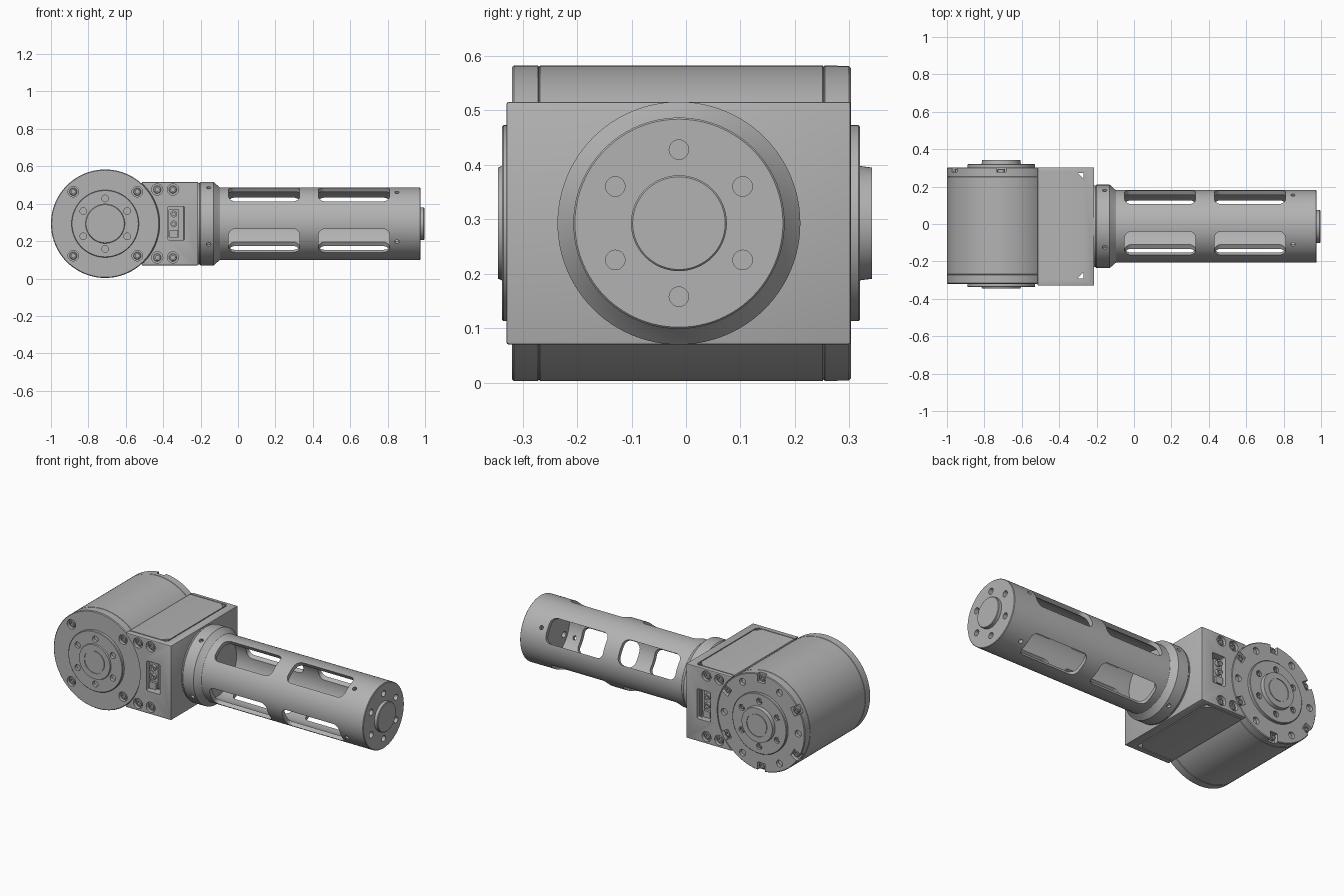
import bpy, bmesh
from math import radians, pi, cos, sin
from mathutils import Matrix, Vector

if "Cube" in bpy.data.objects:
    bpy.data.objects.remove(bpy.data.objects["Cube"])

grey = bpy.data.materials.new("machined grey")
grey.use_nodes = True
COLOUR = (0.45, 0.45, 0.45, 1)
grey.diffuse_color = COLOUR
grey.node_tree.nodes["Principled BSDF"].inputs["Base Color"].default_value = COLOUR

AX, AZ = -0.71, 0.293                      # joint axis
TY = -0.013                                # tube centre line
FRONT, BACK = -0.32, 0.303                 # barrel end faces
BOX_FRONT, BOX_BACK = -0.33, 0.303
move = Matrix.Translation
TO_X = Matrix.Rotation(pi / 2, 4, 'Y')
TO_FRONT = Matrix.Rotation(pi / 2, 4, 'X')
TO_BACK = Matrix.Rotation(-pi / 2, 4, 'X')


def add_lathe(bm, profile, matrix, steps=64):
    """Spin (radius, height) points about local z, then place them."""
    verts = [bm.verts.new((r, 0, h)) for r, h in profile]
    edges = [bm.edges.new(pair) for pair in zip(verts, verts[1:])]
    before = set(bm.verts) - set(verts)
    bmesh.ops.spin(bm, geom=verts + edges, cent=(0, 0, 0), axis=(0, 0, 1),
                   angle=2 * pi, steps=steps, use_duplicate=False)
    new = [v for v in bm.verts if v not in before]
    bmesh.ops.remove_doubles(bm, verts=new, dist=1e-5)
    new = [v for v in bm.verts if v not in before]
    bmesh.ops.transform(bm, matrix=matrix, verts=new)


def add_disc(bm, r, low, high, matrix, steps=64):
    add_lathe(bm, [(0, low), (r, low), (r, high), (0, high)], matrix, steps)


def add_block(bm, size, matrix, radius=0):
    """Box whose local z edges may be rounded."""
    part = bmesh.new()
    bmesh.ops.create_cube(part, size=1)
    bmesh.ops.scale(part, vec=size, verts=part.verts)
    if radius:
        upright = [e for e in part.edges
                   if abs(e.verts[0].co.z - e.verts[1].co.z) > 1e-4]
        bmesh.ops.bevel(part, geom=upright, offset=radius, segments=6,
                        profile=0.5, affect='EDGES')
    part.transform(matrix)
    temp = bpy.data.meshes.new("temp")
    part.to_mesh(temp)
    part.free()
    bm.from_mesh(temp)
    bpy.data.meshes.remove(temp)


def finish(name, bm):
    bmesh.ops.recalc_face_normals(bm, faces=bm.faces)
    mesh = bpy.data.meshes.new(name)
    bm.to_mesh(mesh)
    bm.free()
    mesh.materials.append(grey)
    obj = bpy.data.objects.new(name, mesh)
    bpy.context.collection.objects.link(obj)
    return obj


def cut(obj, bm):
    """Subtract a cutter mesh and keep only the result."""
    cutter = finish("cutter", bm)
    cutter.hide_render = True
    mod = obj.modifiers.new("cut", 'BOOLEAN')
    mod.operation, mod.solver, mod.object = 'DIFFERENCE', 'EXACT', cutter
    bpy.context.view_layer.update()
    graph = bpy.context.evaluated_depsgraph_get()
    mesh = bpy.data.meshes.new_from_object(obj.evaluated_get(graph))
    obj.modifiers.clear()
    obj.data = mesh
    bpy.data.objects.remove(cutter)


def circle(count, r, start=0.0):
    return [(r * cos(start + i * 2 * pi / count), r * sin(start + i * 2 * pi / count))
            for i in range(count)]


def add_screw(bm, matrix, r=0.02):
    """Socket head screw, top at local z = 0."""
    add_lathe(bm, [(0, -0.03), (r, -0.03), (r, -0.004), (r * 0.85, 0),
                   (r * 0.5, 0), (r * 0.5, -0.01), (0, -0.01)], matrix, 18)


screws = bmesh.new()

# Barrel of the joint, with fine seams near both ends
bm = bmesh.new()
profile = [(0, FRONT), (0.286, FRONT), (0.29, FRONT + 0.004)]
for seam in (-0.27, 0.253):
    profile += [(0.29, seam - 0.002), (0.287, seam), (0.29, seam + 0.002)]
profile += [(0.29, BACK - 0.004), (0.286, BACK), (0, BACK)]
add_lathe(bm, profile, move((AX, 0, AZ)) @ TO_BACK, 96)
barrel = finish("joint_barrel", bm)
bm = bmesh.new()
for x, z in circle(4, 0.242, pi / 4):
    add_disc(bm, 0.028, -0.02, 0.02, move((AX + x, FRONT, AZ + z)) @ TO_FRONT, 24)
    add_screw(screws, move((AX + x, FRONT + 0.006, AZ + z)) @ TO_FRONT)
for x, z in circle(6, 0.245, 0):
    add_disc(bm, 0.02, -0.02, 0.02, move((AX + x, BACK, AZ + z)) @ TO_BACK, 20)
for i in range(6):                         # rim notches with screws
    turn = Matrix.Rotation(radians(30 + 60 * i), 4, 'Y')
    place = move((AX, BACK, AZ)) @ turn
    add_block(bm, (0.09, 0.05, 0.05), place @ move((0.285, 0, 0)))
    add_screw(screws, place @ move((0.262, -0.008, 0)) @ TO_BACK, 0.019)
cut(barrel, bm)

# Stepped flanges on both ends of the barrel
for name, y, turn, disc_h, hub_h in (("front_flange", FRONT, TO_FRONT, 0.018, 0.025),
                                     ("back_flange", BACK, TO_BACK, 0.017, 0.039)):
    bm = bmesh.new()
    add_lathe(bm, [(0, -0.01), (0.18, -0.01), (0.18, disc_h - 0.003), (0.177, disc_h),
                   (0.105, disc_h), (0.102, hub_h), (0.068, hub_h),
                   (0.068, hub_h - 0.004), (0.064, hub_h - 0.004),
                   (0.064, hub_h), (0, hub_h)], move((AX, y, AZ)) @ turn)
    flange = finish(name, bm)
    bm = bmesh.new()
    for x, z in circle(6, 0.135, pi / 2):
        place = move((AX + x, y, AZ + z)) @ turn
        add_disc(bm, 0.018, 0.001, 0.05, place, 20)
        if y > 0:
            add_screw(screws, place @ move((0, 0, disc_h - 0.006)), 0.015)
    cut(flange, bm)

# Box housing behind the barrel
x0, x1, z0, z1 = -0.515, -0.213, 0.07, 0.516
mid = Vector(((x0 + x1) / 2, (BOX_FRONT + BOX_BACK) / 2, (z0 + z1) / 2))
bm = bmesh.new()
add_block(bm, (x1 - x0, BOX_BACK - BOX_FRONT, z1 - z0), move(mid))
bmesh.ops.bevel(bm, geom=bm.edges[:], offset=0.005, segments=2, profile=0.5, affect='EDGES')
housing = finish("housing", bm)
bm = bmesh.new()                           # round clearance for the barrel ends
add_disc(bm, 0.2915, -0.4, -0.29, move((AX, 0, AZ)) @ TO_BACK, 96)
add_disc(bm, 0.2915, 0.27, 0.4, move((AX, 0, AZ)) @ TO_BACK, 96)
cut(housing, bm)
bm = bmesh.new()
details = bmesh.new()
for y, turn, s in ((BOX_FRONT, TO_FRONT, 1), (BOX_BACK, TO_BACK, -1)):
    for x in (-0.432, -0.348):             # corner screws
        for z in (0.113, 0.476):
            add_disc(bm, 0.03, -0.02, 0.02, move((x, y, z)) @ turn, 24)
            add_screw(screws, move((x, y + s * 0.008, z)) @ turn, 0.021)
    add_block(bm, (0.09, 0.18, 0.1), move((-0.33, y, 0.295)) @ turn, 0.008)
    add_block(details, (0.055, 0.15, 0.02), move((-0.343, y + s * 0.035, 0.295)) @ turn, 0.004)
    add_block(details, (0.045, 0.04, 0.03), move((-0.343, y + s * 0.025, 0.24)) @ turn, 0.004)
    for z in (0.292, 0.345):
        add_lathe(details, [(0.018, 0), (0.018, 0.02), (0.009, 0.02), (0.009, 0)],
                  move((-0.343, y + s * 0.027, z)) @ turn, 20)
for z in (z0, z1):                         # shallow border round each cover
    for y in (-0.295, 0.278):
        add_block(bm, (0.24, 0.006, 0.012), move((-0.39, y, z)))
    add_block(bm, (0.006, 0.556, 0.012), move((-0.266, -0.0085, z)))
cut(housing, bm)
bm = bmesh.new()                           # open corner slits beside the covers
for y, s in ((-0.291, 1), (0.274, -1)):
    corners = [(-0.27, y), (-0.302, y), (-0.27, y + s * 0.032)]
    face = bm.faces.new([bm.verts.new((px, py, -0.1)) for px, py in corners])
    grown = bmesh.ops.extrude_face_region(bm, geom=[face])["geom"]
    bmesh.ops.translate(bm, vec=(0, 0, 0.8),
                        verts=[g for g in grown if isinstance(g, bmesh.types.BMVert)])
cut(housing, bm)
finish("connectors", details)

# Hollow tube with its collar
along = move((0, TY, AZ)) @ TO_X
bm = bmesh.new()
add_lathe(bm, [(0, -0.22), (0.218, -0.22), (0.218, -0.206), (0.223, -0.2), (0.223, -0.13),
               (0.196, -0.1), (0.194, -0.097), (0.194, 0.972), (0.191, 0.975), (0, 0.975)],
          along, 96)
tube = finish("slotted_tube", bm)
bm = bmesh.new()
add_disc(bm, 0.17, -0.12, 0.9, along, 96)
cut(tube, bm)
bm = bmesh.new()
for i in range(4):                         # slots and set screw holes
    turn = move((0, TY, AZ)) @ Matrix.Rotation(radians(30 + 90 * i), 4, 'X')
    for x in (0.14, 0.62):
        add_block(bm, (0.38, 0.145, 0.2), turn @ move((x, 0, 0.21)), 0.035)
    add_disc(bm, 0.012, 0.14, 0.25, turn @ move((0.85, 0, 0)), 16)
    add_disc(bm, 0.012, 0.205, 0.25, turn @ move((-0.157, 0, 0)), 16)
for y, z in circle(6, 0.135, pi / 2):
    add_disc(bm, 0.018, 0.88, 1.0, move((0, TY + y, AZ + z)) @ TO_X, 20)
cut(tube, bm)

# Raised boss on the tube end
bm = bmesh.new()
add_lathe(bm, [(0, 0.96), (0.088, 0.96), (0.088, 0.993), (0.085, 0.996), (0, 0.996)], along)
finish("end_boss", bm)
finish("screws", screws)

# Smooth curved faces, keep edges sharp
for obj in [o for o in bpy.context.scene.objects if o.type == 'MESH' and o.data.materials
            and o.data.materials[0] == grey]:
    bpy.ops.object.select_all(action='DESELECT')
    obj.select_set(True)
    bpy.context.view_layer.objects.active = obj
    bpy.ops.object.shade_smooth_by_angle(angle=radians(25))
